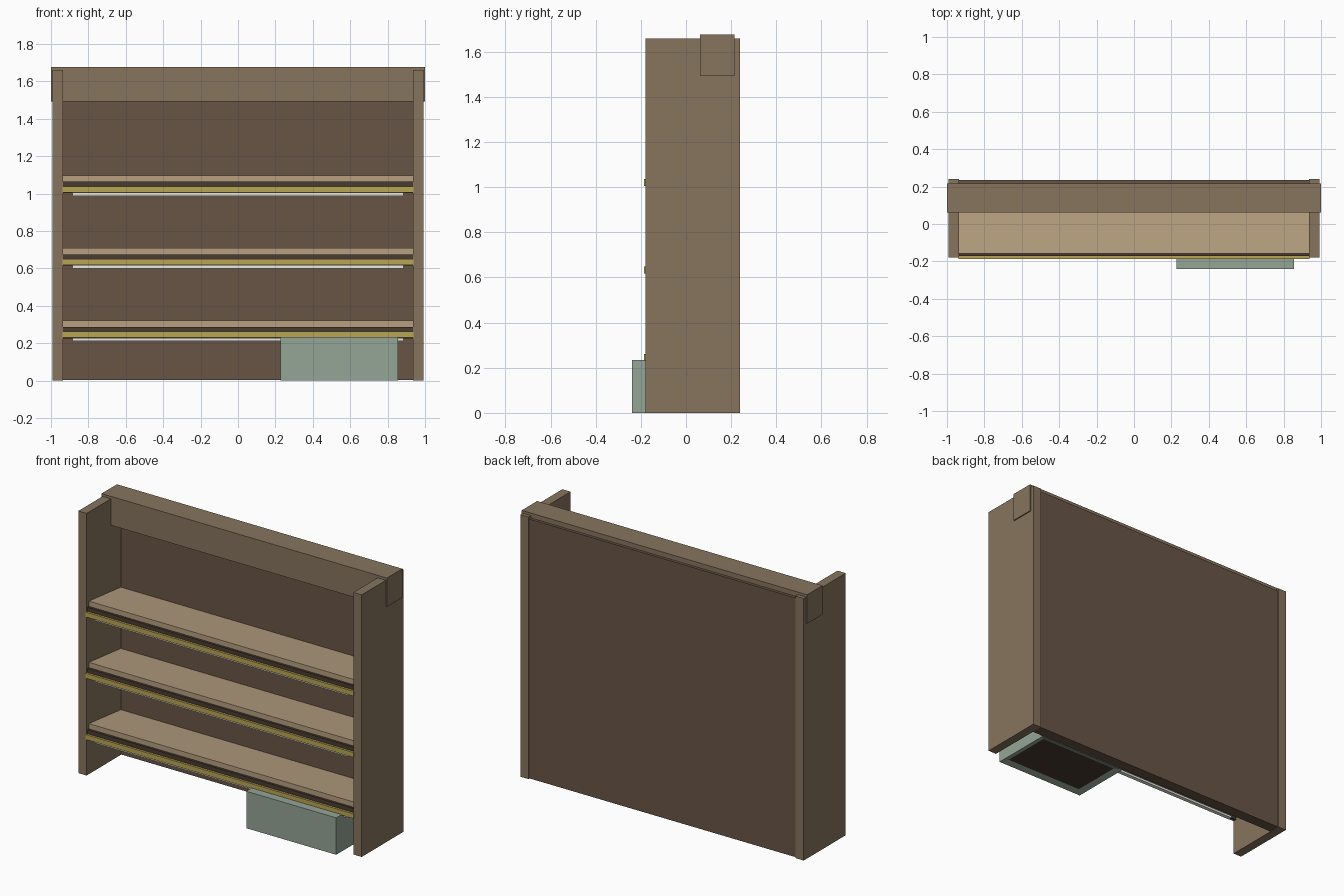
import bpy, bmesh, math

if "Cube" in bpy.data.objects:
    bpy.data.objects.remove(bpy.data.objects["Cube"])


def mat(name, rgb):
    m = bpy.data.materials.new(name)
    m.diffuse_color = [(c / 255) ** 2.2 for c in rgb] + [1]
    m.use_nodes = True
    m.node_tree.nodes["Principled BSDF"].inputs["Base Color"].default_value = m.diffuse_color
    return m


FRAME = mat("frame_brown", (134, 116, 95))
BACK = mat("back_brown", (104, 86, 72))
TAN = mat("shelf_tan", (182, 158, 127))
DARK = mat("rail_dark", (74, 62, 52))
GOLD = mat("gold", (184, 164, 84))
WHITE = mat("white", (235, 235, 228))
GREEN = mat("grey_green", (148, 163, 149))


def prism(name, profile, x0, x1, material):
    """Extrude a (y, z) profile along x."""
    bm = bmesh.new()
    face = bm.faces.new([bm.verts.new((x0, y, z)) for y, z in profile])
    ext = bmesh.ops.extrude_face_region(bm, geom=[face])
    verts = [g for g in ext["geom"] if isinstance(g, bmesh.types.BMVert)]
    bmesh.ops.translate(bm, verts=verts, vec=(x1 - x0, 0, 0))
    bmesh.ops.recalc_face_normals(bm, faces=bm.faces)
    mesh = bpy.data.meshes.new(name)
    bm.to_mesh(mesh)
    bm.free()
    obj = bpy.data.objects.new(name, mesh)
    bpy.context.collection.objects.link(obj)
    mesh.materials.append(material)
    return obj


def box(name, x, y, z, material):
    profile = [(y[0], z[0]), (y[1], z[0]), (y[1], z[1]), (y[0], z[1])]
    return prism(name, profile, x[0], x[1], material)


# Carcass: side panels, back panel, top beam
box("left_side", (-0.993, -0.935), (-0.18, 0.24), (0, 1.66), FRAME)
box("right_side", (0.935, 0.993), (-0.18, 0.24), (0, 1.66), FRAME)
box("back_panel", (-0.935, 0.935), (0.163, 0.234), (0.003, 1.645), BACK)
box("top_beam", (-1, 1), (0.062, 0.216), (1.493, 1.676), FRAME)

# Shelves tilted back, each with a front rail, gold trim and light strip
W = (-0.935, 0.935)
for i in range(3):
    z = 0.32 + i * 0.388
    slab = [(-0.157, z), (0.163, z - 0.034), (0.163, z - 0.068), (-0.157, z - 0.034)]
    prism(f"shelf_{i + 1}", slab, *W, TAN)
    box(f"shelf_rail_{i + 1}", W, (-0.172, -0.157), (z - 0.094, z - 0.033), DARK)
    box(f"gold_trim_{i + 1}", (-0.938, 0.938), (-0.186, -0.172), (z - 0.09, z - 0.059), GOLD)
    box(f"light_strip_{i + 1}", (-0.885, 0.885), (-0.165, -0.14), (z - 0.108, z - 0.094), WHITE)

# Floor box with a recessed underside
bin_obj = box("floor_box", (0.226, 0.856), (-0.24, 0.163), (0, 0.234), GREEN)
bin_obj.data.materials.append(DARK)
bm = bmesh.new()
bm.from_mesh(bin_obj.data)
bottom = min(bm.faces, key=lambda f: f.calc_center_median().z)
bmesh.ops.inset_region(bm, faces=[bottom], thickness=0.055)
bottom.material_index = 1
bmesh.ops.translate(bm, verts=bottom.verts, vec=(0, 0, 0.012))
bm.to_mesh(bin_obj.data)
bm.free()
